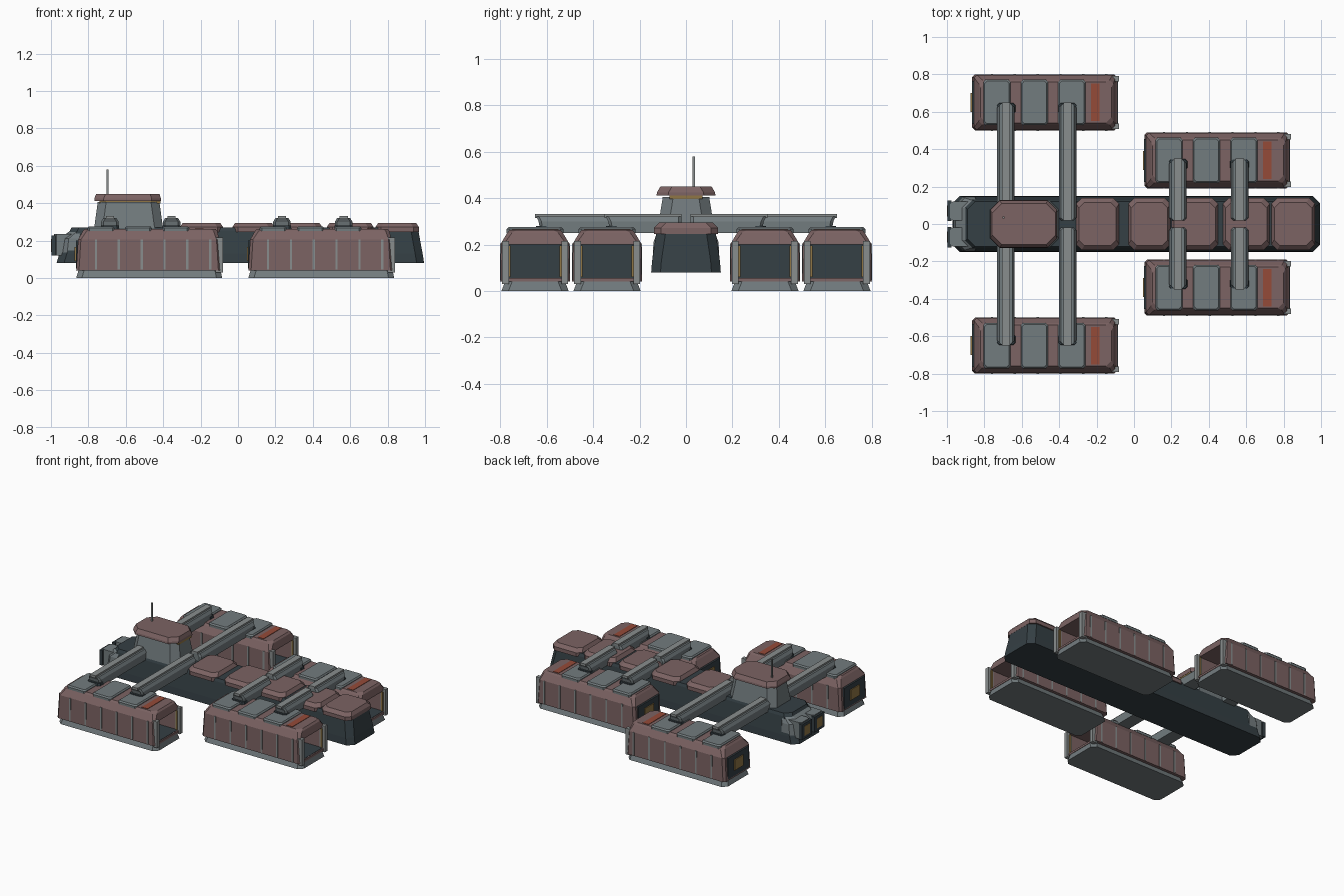
import bpy, bmesh

COLORS = {
    "rose": (0.20, 0.125, 0.125, 1), "grey": (0.17, 0.20, 0.21, 1),
    "dark": (0.035, 0.05, 0.058, 1), "pale": (0.25, 0.27, 0.27, 1),
    "orange": (0.30, 0.07, 0.04, 1), "amber": (0.28, 0.18, 0.06, 1),
}
MATS = {}
for key, col in COLORS.items():
    MATS[key] = bpy.data.materials.new(key)
    MATS[key].diffuse_color = col


def loft(name, color, sections):
    """Stack of corner-cut rectangles; section = (z, x0, x1, y0, y1, corner cut)."""
    bm = bmesh.new()
    rings = []
    for z, x0, x1, y0, y1, c in sections:
        pts = [(x0 + c, y0), (x1 - c, y0), (x1, y0 + c), (x1, y1 - c),
               (x1 - c, y1), (x0 + c, y1), (x0, y1 - c), (x0, y0 + c)]
        rings.append([bm.verts.new((x, y, z)) for x, y in pts])
    for a, b in zip(rings, rings[1:]):
        for i in range(8):
            j = (i + 1) % 8
            bm.faces.new((a[i], a[j], b[j], b[i]))
    bm.faces.new(rings[0][::-1])
    bm.faces.new(rings[-1])
    bmesh.ops.remove_doubles(bm, verts=bm.verts, dist=1e-5)
    bmesh.ops.recalc_face_normals(bm, faces=bm.faces)
    me = bpy.data.meshes.new(name)
    bm.to_mesh(me)
    bm.free()
    me.materials.append(MATS[color])
    ob = bpy.data.objects.new(name, me)
    bpy.context.collection.objects.link(ob)
    return ob


def box(name, color, x0, x1, y0, y1, z0, z1):
    return loft(name, color, [(z0, x0, x1, y0, y1, 0), (z1, x0, x1, y0, y1, 0)])


def pod(x, y):
    """Hangar pod, rear end at x, centred on y, opening toward +x."""
    def ring(z, a, b, h, c):
        return (z, x + a, x + b, y - h, y + h, c)
    # Skid
    loft("pod_skid", "grey", [ring(0, 0.0, 0.78, 0.145, 0.03),
                              ring(0.05, 0.015, 0.77, 0.125, 0.03)])
    # Shell with hangar cut
    shell = loft("pod_shell", "rose", [ring(0.04, 0, 0.775, 0.15, 0.015),
                                       ring(0.205, 0.01, 0.765, 0.147, 0.015),
                                       ring(0.25, 0.035, 0.755, 0.12, 0.02),
                                       ring(0.262, 0.045, 0.745, 0.11, 0.03)])
    cut = box("pod_bay_cutter", "rose", x + 0.15, x + 0.9, y - 0.115, y + 0.115, 0.055, 0.2)
    cut.hide_render = True
    cut.hide_set(True)
    mod = shell.modifiers.new("bay", 'BOOLEAN')
    mod.object = cut
    mod.solver = 'EXACT'
    # Bay back wall and floor
    box("bay_back_wall", "dark", x + 0.149, x + 0.16, y - 0.115, y + 0.115, 0.055, 0.2)
    box("bay_floor", "dark", x + 0.15, x + 0.765, y - 0.115, y + 0.115, 0.05, 0.057)
    # Door posts and light strips
    for s in (-1, 1):
        a, b = sorted((y + s * 0.113, y + s * 0.142))
        box("door_post", "pale", x + 0.745, x + 0.785, a, b, 0.03, 0.215)
        a, b = sorted((y + s * 0.106, y + s * 0.115))
        box("door_light", "amber", x + 0.755, x + 0.768, a, b, 0.06, 0.195)
        # Side ribs
        for i in range(6):
            rx = x + 0.1 + 0.122 * i
            a, b = sorted((y + s * 0.13, y + s * 0.1515))
            box("side_rib", "pale", rx, rx + 0.012, a, b, 0.045, 0.205)
    # Rear end plate and window
    box("pod_end_plate", "dark", x - 0.002, x + 0.03, y - 0.115, y + 0.115, 0.05, 0.2)
    box("pod_end_window", "amber", x - 0.008, x + 0.01, y - 0.05, y + 0.05, 0.09, 0.165)
    # Roof hatches
    for i in range(3):
        hx = x + 0.06 + 0.2 * i
        loft("roof_hatch", "grey", [(0.25, hx, hx + 0.145, y - 0.122, y + 0.122, 0.012),
                                    (0.266, hx, hx + 0.145, y - 0.122, y + 0.122, 0.012),
                                    (0.275, hx + .007, hx + .138, y - 0.114, y + 0.114, 0.012)])
    # Roof marking
    box("roof_stripe", "orange", x + 0.635, x + 0.68, y - 0.1, y + 0.1, 0.255, 0.265)


def arm(x, side, reach):
    """Beam from the spine to a pod."""
    def ring(z, hw, y0, y1, c):
        a, b = sorted((side * y0, side * y1))
        return (z, x - hw, x + hw, a, b, c)
    loft("arm_beam", "grey", [ring(0.25, 0.047, 0.02, reach - 0.02, 0.012),
                              ring(0.30, 0.047, 0.02, reach - 0.01, 0.012),
                              ring(0.32, 0.035, 0.02, reach, 0.012)])
    box("arm_rail", "pale", x - 0.022, x + 0.022, *sorted((side * 0.02, side * (reach + 0.005))), 0.315, 0.332)
    loft("arm_foot", "dark", [ring(0.25, 0.052, reach - 0.06, reach + 0.005, 0.012),
                              ring(0.28, 0.048, reach - 0.055, reach, 0.012)])


# Pods and arms on both sides
for side in (-1, 1):
    pod(-0.865, side * 0.65)
    pod(0.055, side * 0.34)
    for ax in (-0.685, -0.355):
        arm(ax, side, 0.645)
    for ax in (0.235, 0.565):
        arm(ax, side, 0.345)

# Central spine
loft("spine_hull", "dark", [(0.08, -0.97, 0.995, -0.15, 0.15, 0.04),
                            (0.13, -0.955, 0.987, -0.146, 0.146, 0.04),
                            (0.25, -0.90, 0.965, -0.128, 0.128, 0.04),
                            (0.27, -0.89, 0.955, -0.12, 0.12, 0.04)])

# Deck armour plates along the spine
for x0, x1 in ((-0.31, -0.08), (-0.03, 0.195), (0.2, 0.45), (0.475, 0.725), (0.735, 0.967)):
    loft("deck_plate", "rose", [(0.245, x0, x1, -0.138, 0.138, 0.03),
                                (0.272, x0, x1, -0.138, 0.138, 0.03),
                                (0.295, x0 + .015, x1 - .015, -0.115, 0.115, 0.03)])

# Stern block and engines
loft("stern_block", "grey", [(0.12, -0.965, -0.8, -0.145, 0.145, 0.05),
                             (0.21, -0.955, -0.8, -0.14, 0.14, 0.05),
                             (0.25, -0.90, -0.8, -0.125, 0.125, 0.04)])
for s in (-1, 1):
    y = s * 0.07
    loft("engine_housing", "grey", [(0.12, -0.985, -0.88, y - 0.05, y + 0.05, 0.015),
                                    (0.235, -0.985, -0.86, y - 0.05, y + 0.05, 0.015)])
    box("engine_frame", "dark", -0.998, -0.975, y - 0.055, y + 0.055, 0.12, 0.228)
    box("engine_glow", "amber", -1.0, -0.99, y - 0.03, y + 0.03, 0.14, 0.208)

# Command tower
loft("tower_base", "grey", [(0.26, -0.77, -0.40, -0.123, 0.123, 0.045),
                            (0.405, -0.75, -0.42, -0.10, 0.10, 0.045)])
loft("tower_cap", "rose", [(0.412, -0.768, -0.412, -0.127, 0.127, 0.05),
                           (0.425, -0.768, -0.412, -0.125, 0.125, 0.05),
                           (0.45, -0.758, -0.42, -0.11, 0.11, 0.05)])
box("tower_window", "amber", -0.74, -0.414, -0.07, 0.07, 0.397, 0.416)
box("antenna", "pale", -0.703, -0.693, 0.029, 0.039, 0.44, 0.58)
